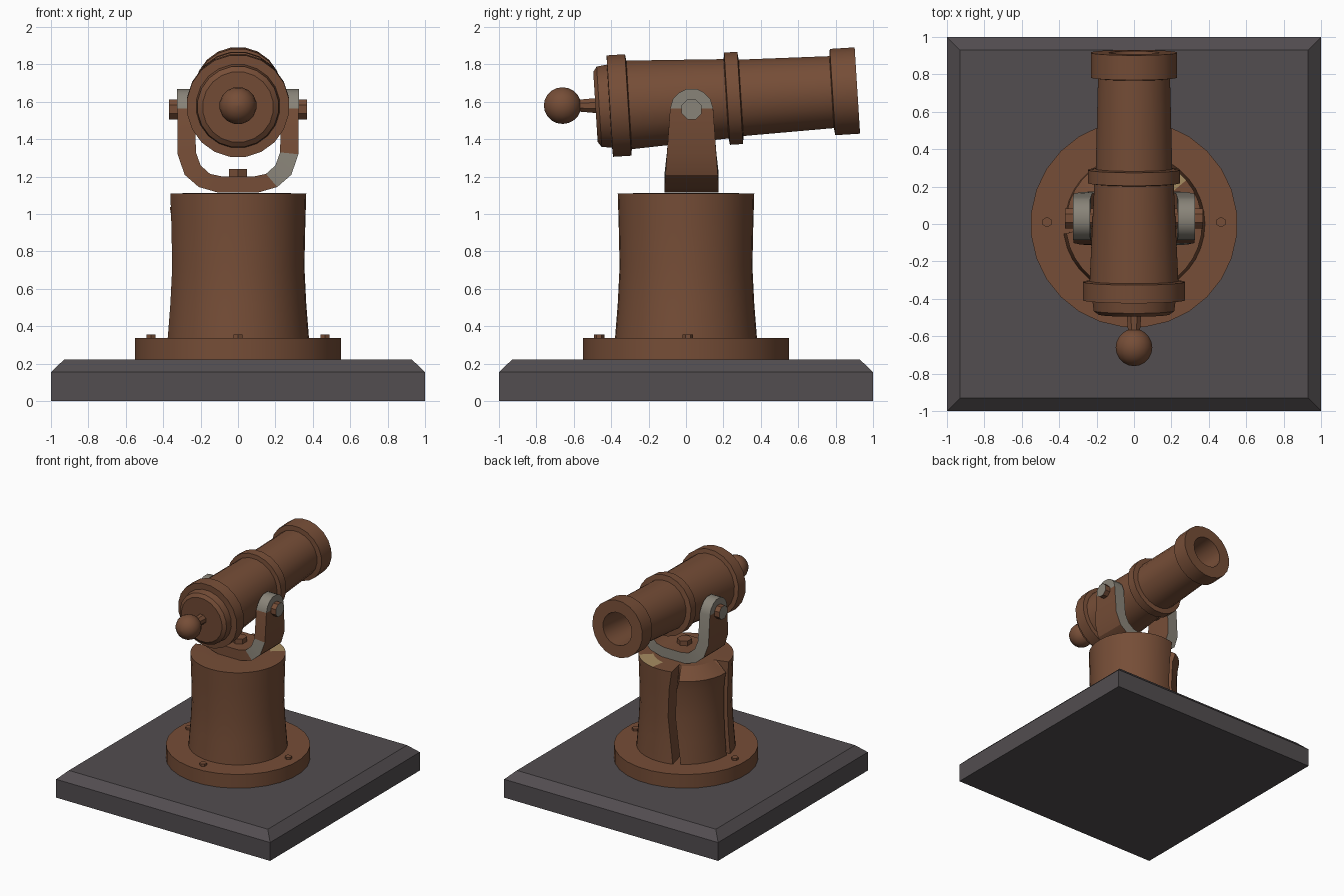
import bpy, bmesh
from math import sin, cos, radians, pi, atan
from mathutils import Matrix

if "Cube" in bpy.data.objects:
    bpy.data.objects.remove(bpy.data.objects["Cube"])


def material(name, rgb):
    m = bpy.data.materials.new(name)
    m.diffuse_color = (*rgb, 1)
    m.use_nodes = True
    m.node_tree.nodes["Principled BSDF"].inputs["Base Color"].default_value = m.diffuse_color
    return m


RUST = material("rusty_brown", (0.18, 0.075, 0.038))
STONE = material("dark_stone", (0.085, 0.075, 0.08))
STEEL = material("worn_steel", (0.25, 0.23, 0.19))
WOOD = material("fresh_wood", (0.38, 0.26, 0.12))


def loft(name, rings, mats, closed=True, paint=None, smooth=0, matrix=None):
    """Skin consecutive rings of points and cap both ends."""
    bm = bmesh.new()
    vs = [[bm.verts.new(p) for p in r] for r in rings]
    n = len(vs[0])
    for a, b in zip(vs, vs[1:]):
        for i in range(n):
            j = (i + 1) % n
            bm.faces.new((a[i], a[j], b[j], b[i]))
    if closed:
        bm.faces.new(vs[0][::-1])
        bm.faces.new(vs[-1])
    bmesh.ops.recalc_face_normals(bm, faces=bm.faces)
    if paint:
        bm.normal_update()
        for f in bm.faces:
            f.material_index = paint(f.calc_center_median(), f.normal)
    if matrix:
        bm.transform(matrix)
    me = bpy.data.meshes.new(name)
    bm.to_mesh(me)
    bm.free()
    for m in mats:
        me.materials.append(m)
    ob = bpy.data.objects.new(name, me)
    bpy.context.collection.objects.link(ob)
    if smooth:
        bpy.ops.object.select_all(action='DESELECT')
        ob.select_set(True)
        bpy.context.view_layer.objects.active = ob
        bpy.ops.object.shade_smooth_by_angle(angle=radians(smooth))
    return ob


def turned(name, profile, sides, mat=RUST, matrix=None, smooth=0, paint=None, mats=None):
    """Revolve (radius, height) points around the local z axis."""
    rings = [[(r * cos(2 * pi * (i + .5) / sides), r * sin(2 * pi * (i + .5) / sides), z)
              for i in range(sides)] for r, z in profile]
    return loft(name, rings, mats or [mat], smooth=smooth, matrix=matrix, paint=paint)


# Bevelled square slab
loft("base_slab", [[(-s, -s, z), (s, -s, z), (s, s, z), (-s, s, z)]
                   for s, z in ((1, 0), (1, .155), (.93, .222))], [STONE])

# Round flange and its three bolts
turned("flange", [(.553, .222), (.553, .338)], 28, smooth=30)
for k, (x, y) in enumerate(((.465, .01), (-.465, .01), (0, -.465))):
    turned(f"flange_bolt_{k + 1}", [(.028, .32), (.028, .357)], 6,
           matrix=Matrix.Translation((x, y, 0)))

# Split post: deep cracks border a sector with a chipped upper edge
CRACKS = (110, 185)
angles = list(range(0, 101, 10)) + [106, 110, 115] + list(range(120, 180, 10)) \
    + [182, 185, 188] + list(range(200, 360, 10))
rings = []
for level, (r, z) in enumerate(((.38, .33), (.365, .52), (.355, .72), (.36, .95),
                                (.365, 1.11), (.25, 1.112))):
    ring = []
    for a in angles:
        rr, zz = r, z
        if a in CRACKS:
            rr = .22 if a == 110 else .27
        elif 115 <= a <= 182:
            if level == 4:
                zz = 1.035
            elif level < 4:
                rr -= .01
        t = radians(a + (4 * sin(z * 6) if 105 < a < 116 else 0))
        ring.append((rr * cos(t), rr * sin(t), zz))
    rings.append(ring)
loft("split_post", rings, [RUST, WOOD], smooth=25,
     paint=lambda c, n: int(c.z > 1.1 and c.x > .03 and c.y > .2))

# U-shaped yoke: (outer x, outer z, inner x, inner z, half width)
half = [(.325, 1.668, .235, 1.668, .03), (.325, 1.65, .235, 1.65, .066),
        (.325, 1.615, .235, 1.615, .1), (.325, 1.565, .23, 1.565, .115),
        (.323, 1.32, .225, 1.33, .132), (.285, 1.21, .2, 1.26, .14),
        (.21, 1.145, .15, 1.215, .145), (.11, 1.116, .08, 1.2, .145)]
path = [(-a, b, -c, d, w) for a, b, c, d, w in half] + half[::-1]
rings = [[(a, .03 - w, b), (a, .03 + w, b), (c, .03 + w, d), (c, .03 - w, d)]
         for a, b, c, d, w in path]


def yoke_paint(c, n):
    if c.z > 1.57 or n.y > .6:
        return 1
    return int(n.y < -.6 and c.x > .17 and c.z < 1.3)


loft("yoke", rings, [RUST, STEEL], paint=yoke_paint, smooth=30)
turned("yoke_bolt", [(.057, 1.18), (.057, 1.24)], 6, matrix=Matrix.Translation((0, .02, 0)))

# Trunnion pin through both arms, with bare steel ends
turned("pivot_pin", [(.058, -.37), (.058, .37)], 8, mats=[RUST, STEEL],
       matrix=Matrix.Translation((0, .03, 1.56)) @ Matrix.Rotation(pi / 2, 4, 'Y'),
       paint=lambda c, n: int(abs(n.z) > .9))

# Barrel with breech, middle and muzzle rings and an open bore, tilted upward
aim = Matrix.Translation((0, 0, 1.603)) @ Matrix.Rotation(-pi / 2 + atan(.063), 4, 'X')
turned("barrel", [(.19, -.485), (.218, -.465), (.225, -.41), (.275, -.408), (.275, -.31),
                  (.24, -.305), (.215, .215), (.25, .22), (.25, .29), (.207, .295),
                  (.195, .78), (.234, .785), (.234, .918), (.135, .918), (.12, .55)],
       20, matrix=aim, smooth=30)

# Breech neck and round knob
rear = Matrix.Translation((0, -.66, 1.58)) @ Matrix.Rotation(-pi / 2, 4, 'X')
turned("breech_neck", [(.032, .06), (.045, .2)], 8, matrix=rear)
turned("breech_knob", [(max(.1 * sin(pi * k / 10), .001), -.1 * cos(pi * k / 10))
                       for k in range(11)], 16, matrix=rear, smooth=40)
